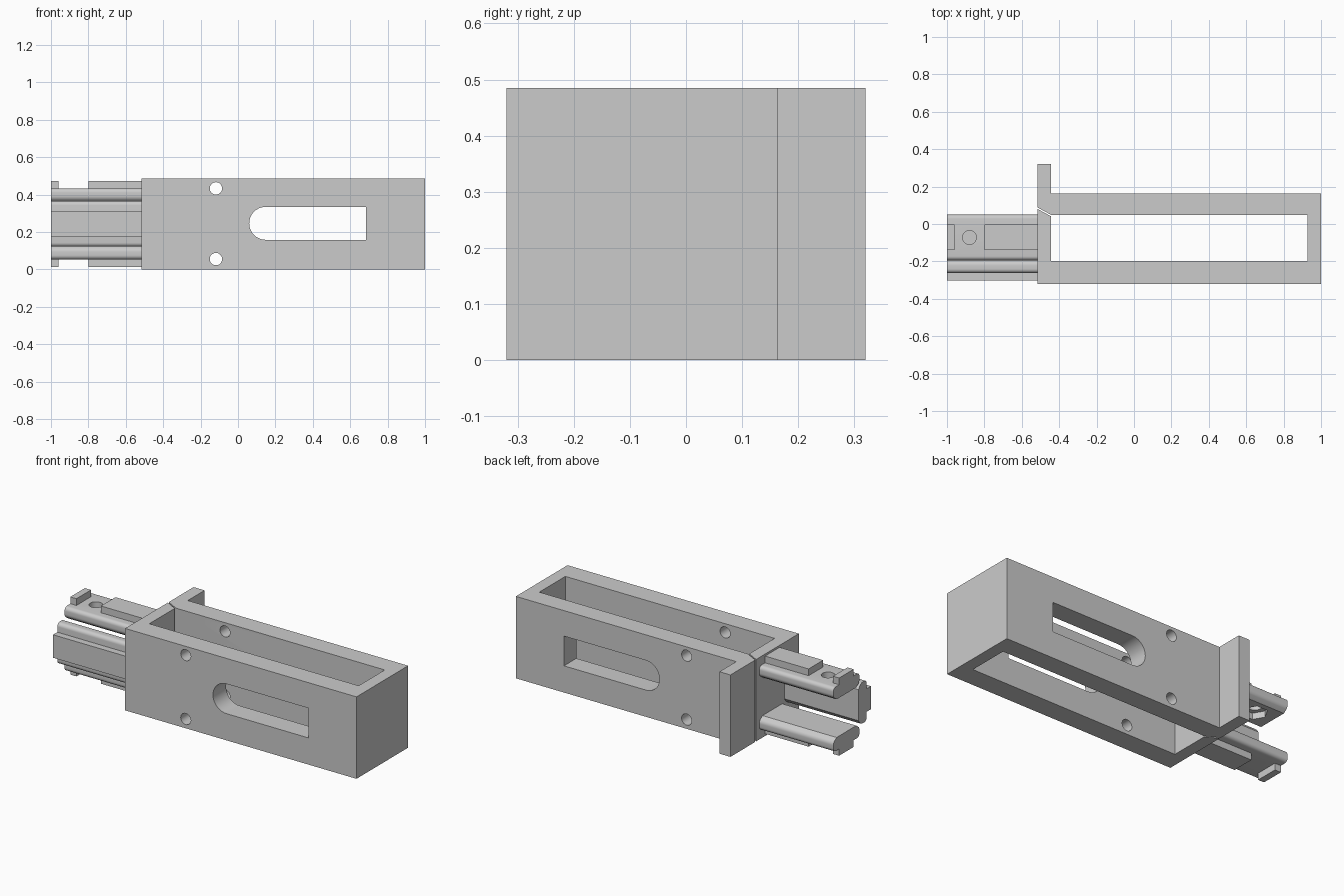
import bpy
import bmesh
from math import pi, cos, sin, radians
from mathutils import Matrix, Vector

cube = bpy.data.objects.get("Cube")
if cube:
    bpy.data.objects.remove(cube, do_unlink=True)

grey = bpy.data.materials.new("plain grey")
grey.use_nodes = True
colour = (0.6, 0.6, 0.6, 1)
grey.diffuse_color = colour
grey.node_tree.nodes["Principled BSDF"].inputs["Base Color"].default_value = colour


def prism(name, outline, depth, frame):
    """Extrude a flat outline along local z, then place it with a matrix."""
    bm = bmesh.new()
    face = bm.faces.new([bm.verts.new((u, v, 0)) for u, v in outline])
    grown = bmesh.ops.extrude_face_region(bm, geom=[face])["geom"]
    verts = [g for g in grown if isinstance(g, bmesh.types.BMVert)]
    bmesh.ops.translate(bm, verts=verts, vec=(0, 0, depth))
    bm.transform(frame)
    bmesh.ops.recalc_face_normals(bm, faces=bm.faces)
    mesh = bpy.data.meshes.new(name)
    bm.to_mesh(mesh)
    bm.free()
    mesh.materials.append(grey)
    obj = bpy.data.objects.new(name, mesh)
    bpy.context.collection.objects.link(obj)
    return obj


def axes(u, v, w, origin):
    """Frame whose local x, y, z run along u, v, w."""
    m = Matrix((u, v, w)).transposed().to_4x4()
    m.translation = Vector(origin)
    return m


def arc(x, y, r, start, end, steps):
    angles = [start + (end - start) * i / steps for i in range(steps + 1)]
    return [(x + r * cos(a), y + r * sin(a)) for a in angles]


def circle(x, y, r, sides=32):
    return arc(x, y, r, 0, 2 * pi, sides)[:-1]


def carve(obj, cutters):
    """Subtract the cutters from the part and discard them."""
    for cutter in cutters:
        cutter.hide_render = True
        mod = obj.modifiers.new("cut", "BOOLEAN")
        mod.operation, mod.solver, mod.object = "DIFFERENCE", "EXACT", cutter
    bpy.context.view_layer.update()
    graph = bpy.context.evaluated_depsgraph_get()
    mesh = bpy.data.meshes.new_from_object(obj.evaluated_get(graph))
    obj.modifiers.clear()
    obj.data = mesh
    for cutter in cutters:
        bpy.data.objects.remove(cutter, do_unlink=True)


def shade(obj):
    bpy.ops.object.select_all(action="DESELECT")
    obj.select_set(True)
    bpy.context.view_layer.objects.active = obj
    bpy.ops.object.shade_smooth_by_angle(angle=radians(32))


X, Y, Z = (1, 0, 0), (0, 1, 0), (0, 0, 1)
HEIGHT, MID_Z, MID_Y = 0.485, 0.243, -0.072
up = axes(X, Y, Z, (0, 0, 0))
below = axes(X, Y, Z, (0, 0, -0.1))
through = axes(X, Z, (0, -1, 0), (0, 0.5, 0))

# Open frame with its end flange
frame = prism("frame", [(-0.515, -0.32), (1, -0.32), (1, 0.163), (-0.443, 0.163),
                        (-0.443, 0.32), (-0.515, 0.32)], HEIGHT, up)
cavity = prism("cavity_cutter", [(-0.443, -0.197), (0.928, -0.197),
                                 (0.928, 0.047), (-0.443, 0.047)], 0.7, below)
slit = prism("slit_cutter", [(-0.53, 0.088), (-0.43, 0.034),
                             (-0.43, 0.042), (-0.53, 0.096)], 0.7, below)
slot = prism("slot_cutter", arc(0.148, 0.246, 0.088, pi / 2, 1.5 * pi, 20)
             + [(0.685, 0.158), (0.685, 0.334)], 1, through)
holes = [prism("bolt_cutter", circle(-0.118, z, 0.033), 1, through)
         for z in (0.055, 0.433)]
end_hole = prism("end_cutter", circle(-0.08, MID_Z, 0.043), 0.3,
                 axes(Y, Z, X, (0.8, 0, 0)))
carve(frame, [cavity, slit, slot, end_hole] + holes)
shade(frame)

# Tongue cross-section: rounded shoulders, tapering to a flat inner face
half = [(0.1, 0.19)] + arc(0.1, 0.168, 0.022, pi / 2, 0, 6)[1:] + [(0.122, 0.15)] \
    + arc(0.092, 0.15, 0.03, 0, -pi / 4, 5)[1:] + [(0.092, 0.113)]
body = half + [(-u, v) for u, v in reversed(half)]


def ridge_outline(top):
    return [(-0.068, 0.18), (0.068, 0.18), (0.068, top), (-0.068, top)]


# Three tongues around a common centre line, each with raised key strips
for name, side, out, bolted in (("upper", Y, Z, True),
                                ("lower", Y, (0, 0, -1), True),
                                ("front", Z, (0, -1, 0), False)):
    centre = Vector((-1, MID_Y, MID_Z))
    tongue = prism(name + "_tongue", body, 0.485, axes(side, out, X, centre))
    spans = [(0, 0.04), (0.2, 0.485)] if bolted else [(0, 0.485)]
    for start, end in spans:
        prism(name + "_key", ridge_outline(0.23), end - start,
              axes(side, out, X, centre + Vector((start, 0, 0))))
    if bolted:
        # Bolt hole with a hexagonal nut pocket on the inner face
        flat = axes(X, side, out, centre + Vector((0.12, 0, 0)))
        bore = prism("bore_cutter", circle(0, 0, 0.037), 0.3, flat)
        pocket = prism("pocket_cutter", circle(0, 0, 0.07, 6), 0.15, flat)
        carve(tongue, [bore, pocket])
    shade(tongue)
